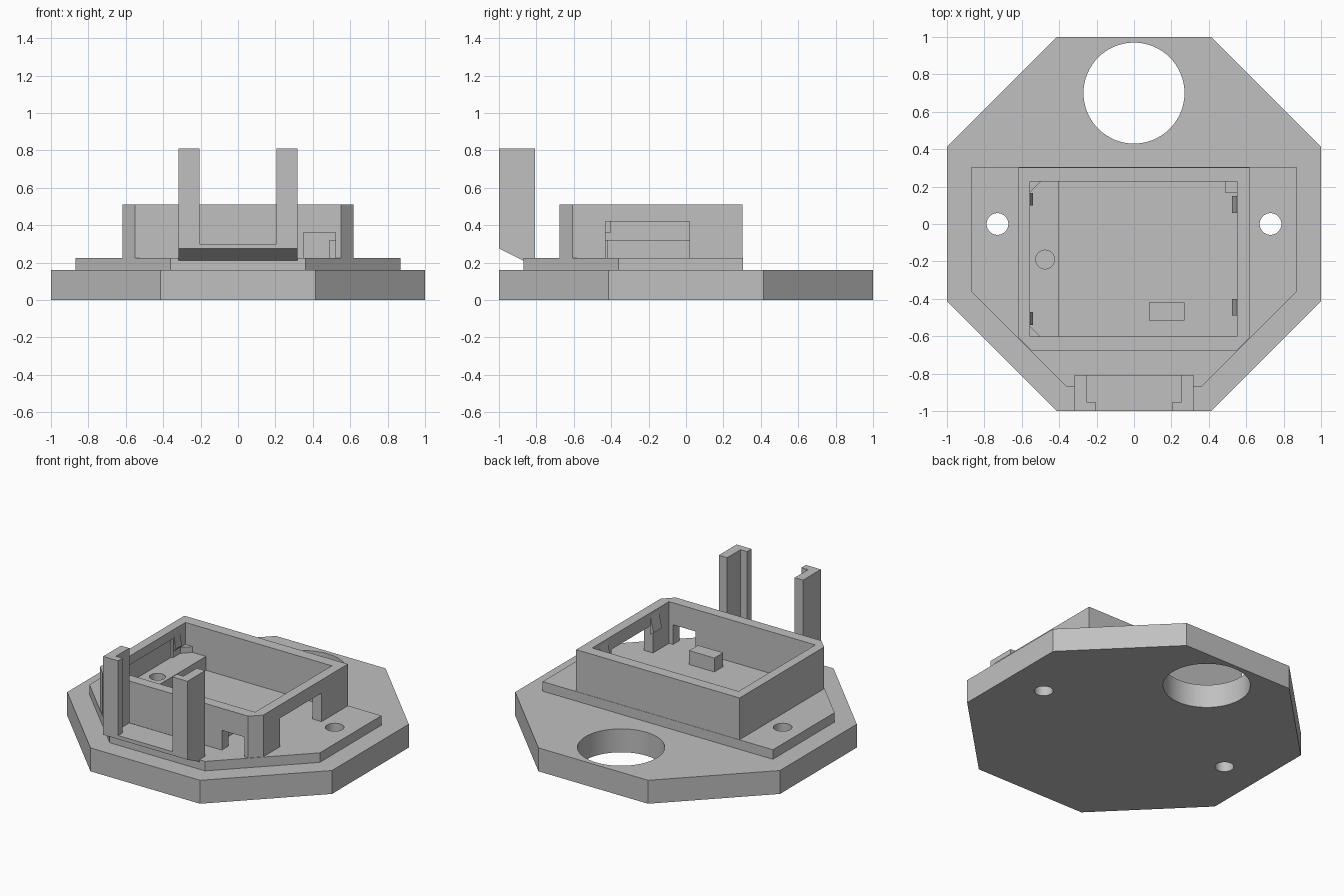
import bpy
import bmesh
from mathutils import Vector

default = bpy.data.objects.get("Cube")
if default:
    bpy.data.objects.remove(default, do_unlink=True)

grey = bpy.data.materials.new("light_grey")
grey.use_nodes = True
grey.diffuse_color = (0.53, 0.53, 0.53, 1)
grey.node_tree.nodes["Principled BSDF"].inputs["Base Color"].default_value = grey.diffuse_color


def prism(name, points, start, depth):
    """Extrude a polygon of 3D points, placed at start, along the depth vector."""
    bm = bmesh.new()
    face = bm.faces.new([bm.verts.new(Vector(p) + Vector(start)) for p in points])
    top = bmesh.ops.extrude_face_region(bm, geom=[face])["geom"]
    bmesh.ops.translate(bm, vec=depth, verts=[v for v in top if isinstance(v, bmesh.types.BMVert)])
    bmesh.ops.recalc_face_normals(bm, faces=bm.faces)
    mesh = bpy.data.meshes.new(name)
    bm.to_mesh(mesh)
    bm.free()
    mesh.materials.append(grey)
    obj = bpy.data.objects.new(name, mesh)
    bpy.context.collection.objects.link(obj)
    return obj


def plan(name, outline, z0, z1):
    return prism(name, [(x, y, 0) for x, y in outline], (0, 0, z0), (0, 0, z1 - z0))


def block(name, x0, x1, y0, y1, z0, z1):
    return plan(name, [(x0, y0), (x1, y0), (x1, y1), (x0, y1)], z0, z1)


def cylinder(x, y, z0, z1, radius):
    bpy.ops.mesh.primitive_cylinder_add(vertices=64, radius=radius, depth=z1 - z0,
                                        location=(x, y, (z0 + z1) / 2))
    obj = bpy.context.object
    obj.data.materials.append(grey)
    return obj


def cut(obj, cutters):
    """Subtract the cutters, bake the result and drop the helpers."""
    for c in cutters:
        c.hide_render = True
        mod = obj.modifiers.new("cut", "BOOLEAN")
        mod.operation, mod.solver, mod.object = "DIFFERENCE", "EXACT", c
    bpy.context.view_layer.update()
    evaluated = obj.evaluated_get(bpy.context.evaluated_depsgraph_get())
    mesh = bpy.data.meshes.new_from_object(evaluated)
    obj.modifiers.clear()
    obj.data = mesh
    for c in cutters:
        bpy.data.objects.remove(c, do_unlink=True)
    bpy.ops.object.select_all(action="DESELECT")
    obj.select_set(True)
    bpy.context.view_layer.objects.active = obj
    bpy.ops.object.shade_smooth_by_angle()


def mirrored(half):
    return half + [(-x, y) for x, y in reversed(half)]


BASE, FLOOR, LEDGE, RIM = 0.16, 0.225, 0.32, 0.51


def screw_holes():
    return [cylinder(s * 0.73, 0, -0.1, 0.4, 0.058) for s in (-1, 1)]


# Octagonal base with one large opening and two screw holes
base = plan("octagon_base", mirrored([(0.414, -1), (1, -0.414), (1, 0.414), (0.414, 1)]), 0, BASE)
cut(base, screw_holes() + [cylinder(0, 0.7, -0.1, 0.3, 0.27)])

# Raised mounting plate
plate = plan("mounting_plate", mirrored([(0.36, -0.87), (0.87, -0.36), (0.87, 0.305)]), BASE, FLOOR)
cut(plate, screw_holes())

# Open box with a side port, a front port and a shallow wall recess
walls = plan("box_walls", mirrored([(0.55, -0.675), (0.617, -0.608), (0.617, 0.303)]), FLOOR, RIM)
cut(walls, [block("cavity", -0.555, 0.55, -0.602, 0.226, 0, 1),
            block("side_port", 0.5, 0.7, -0.43, 0.02, 0, 0.42),
            block("front_port", 0.35, 0.52, -0.8, -0.5, 0, 0.36),
            block("recess", -0.568, -0.5, -0.47, 0.09, LEDGE, 0.45)])

# Interior ledge with a round hole, small blocks and corner supports
ledge = block("inner_ledge", -0.56, -0.4, -0.602, 0.226, FLOOR, LEDGE)
cut(ledge, [cylinder(-0.475, -0.19, 0, 1, 0.05)])
block("floor_block", 0.08, 0.27, -0.515, -0.42, FLOOR, LEDGE)
block("corner_post", 0.49, 0.552, 0.165, 0.228, FLOOR, LEDGE)
for name, y, step in (("back_support", 0.226, -0.055), ("front_support", -0.602, 0.055)):
    plan(name, [(-0.555, y), (-0.5, y), (-0.555, y + step)], LEDGE, 0.36)

# Wedge clips on the side walls
for wall, reach, y0, y1 in ((0.552, -0.027, -0.49, -0.4), (0.552, -0.027, 0.06, 0.15),
                            (-0.557, 0.017, -0.54, -0.47), (-0.557, 0.017, 0.1, 0.165)):
    profile = [(wall, 0, 0.5), (wall + reach, 0, 0.38), (wall, 0, 0.36)]
    prism("wall_clip", profile, (0, y0, 0), (0, y1 - y0, 0))

# Front holder: sloped sill and two L-shaped uprights
sill = [(0, -1, 0.275), (0, -0.872, 0.212), (0, -0.808, 0.212), (0, -0.808, 0.3), (0, -1, 0.3)]
prism("holder_sill", sill, (-0.318, 0, 0), (0.636, 0, 0))
channel = [(0.205, -1), (0.318, -1), (0.318, -0.808), (0.255, -0.808), (0.255, -0.952), (0.205, -0.952)]
for side, name in ((1, "left_upright"), (-1, "right_upright")):
    plan(name, [(side * x, y) for x, y in channel], 0.3, 0.81)
